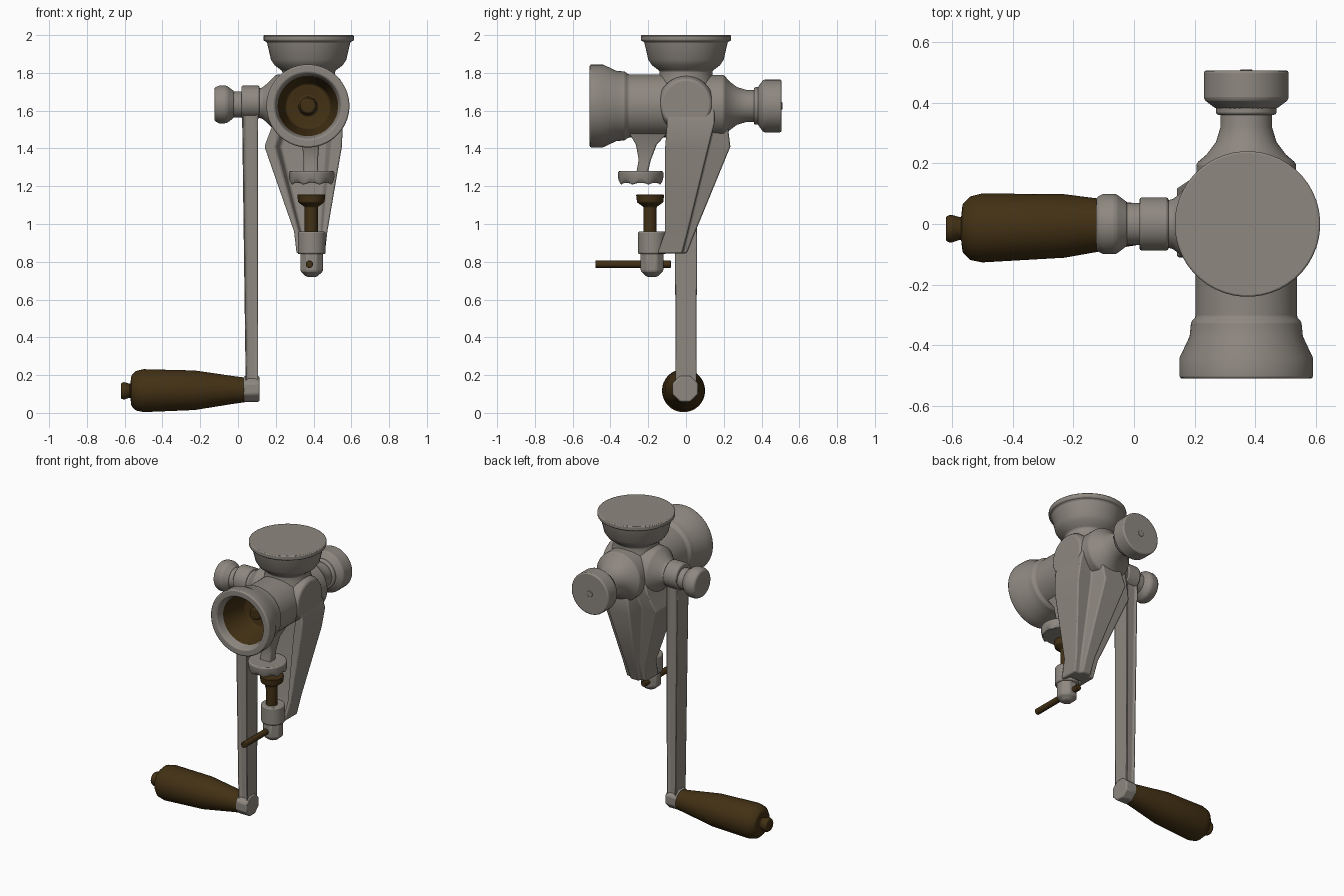
import bpy
import bmesh
from math import atan2, cos, hypot, pi, radians, sin, tau
from mathutils import Matrix, Vector

cube = bpy.data.objects.get("Cube")
if cube:
    bpy.data.objects.remove(cube, do_unlink=True)


def material(name, colour):
    made = bpy.data.materials.new(name)
    made.use_nodes = True
    made.diffuse_color = colour
    shader = made.node_tree.nodes["Principled BSDF"]
    shader.inputs["Base Color"].default_value = colour
    shader.inputs["Roughness"].default_value = .7
    return made


iron = material("cast iron grey", (.27, .245, .215, 1))
brown = material("dark brown", (.055, .03, .007, 1))
turn = {"x": Matrix.Rotation(pi / 2, 4, "Y"),
        "y": Matrix.Rotation(-pi / 2, 4, "X"),
        "z": Matrix.Identity(4)}


def solid(name, rings, paint=iron, bevel=.008, groove_axis=None):
    """Bridge matching rings of points, cap both ends and soften the edges."""
    bm = bmesh.new()
    loops = [[bm.verts.new(point) for point in ring] for ring in rings]
    for lower, upper in zip(loops, loops[1:]):
        for i in range(len(lower)):
            bm.faces.new((lower[i - 1], lower[i], upper[i], upper[i - 1]))
    bm.faces.new(loops[0])
    bm.faces.new(loops[-1])
    bmesh.ops.recalc_face_normals(bm, faces=bm.faces)
    if groove_axis:
        sides = [f for f in bm.faces if abs(f.normal.dot(groove_axis)) > .9]
        bmesh.ops.inset_individual(bm, faces=sides, thickness=.018, depth=-.014)
    mesh = bpy.data.meshes.new(name)
    bm.to_mesh(mesh)
    bm.free()
    mesh.materials.append(paint)
    part = bpy.data.objects.new(name, mesh)
    bpy.context.collection.objects.link(part)
    bpy.ops.object.select_all(action="DESELECT")
    bpy.context.view_layer.objects.active = part
    part.select_set(True)
    bpy.ops.object.shade_smooth_by_angle(angle=radians(35))
    softener = part.modifiers.new("soft edges", "BEVEL")
    softener.width = bevel
    softener.segments = 2
    softener.limit_method = "ANGLE"
    softener.angle_limit = radians(35)
    return part


def turned(name, axis, center, profile, paint=iron, sides=40, bevel=.008):
    """Turn (radius, distance) points about an axis through the center."""
    place = Matrix.Translation(center) @ turn[axis]
    angles = [tau * (i + .5) / sides for i in range(sides)]
    rings = [[place @ Vector((radius * cos(a), radius * sin(a), distance)) for a in angles]
             for radius, distance in profile]
    return solid(name, rings, paint, bevel)


def rod(name, axis, center, radius, start, end, paint=iron, sides=32, bevel=.008):
    """A plain cylinder between two distances along an axis."""
    return turned(name, axis, center, [(radius, start), (radius, end)], paint, sides, bevel)


def rectangle(center, width, depth):
    """A level rectangular cross-section."""
    x, y, z = center
    return [(x + sx * width / 2, y + sy * depth / 2, z)
            for sx, sy in ((-1, -1), (1, -1), (1, 1), (-1, 1))]


def leg_section(z, middle, width, front, flange, spine):
    """Hollow at the front, flanged at the sides, with a spine behind."""
    hollow = front + .05
    half = [(0, hollow), (.58, hollow), (.72, front), (1, front),
            (1, flange), (.5, flange), (.4, spine), (0, spine)]
    outline = half + [(-x, y) for x, y in reversed(half[1:-1])]
    return [(middle + x * width, y, z) for x, y in outline]


# Barrel: feed screw tip, dark mouth, flange, tube, rear neck
barrel_center = (.37, 0, 1.625)
barrel = turned("barrel", "y", barrel_center, [
    (.04, -.35), (.05, -.27), (.12, -.28), (.16, -.46), (.175, -.51), (.22, -.51),
    (.22, -.44), (.187, -.37), (.182, -.32), (.168, -.31), (.165, .2), (.13, .23),
    (.1, .27), (.085, .32), (.085, .4)], sides=48)
barrel.data.materials.append(brown)
for face in barrel.data.polygons:
    offset = face.center - Vector(barrel_center)
    if hypot(offset.x, offset.z) < .16 and offset.y < -.2:
        face.material_index = 1

# Rear cap with a collar and a small center boss
rod("rear_collar", "y", barrel_center, .1, .36, .4)
turned("rear_cap", "y", barrel_center, [(.1, .38), (.14, .41), (.14, .506)])
rod("rear_boss", "y", barrel_center, .02, .5, .51, bevel=.003)

# Hopper with closed top
turned("hopper", "z", (.374, 0, 0), [
    (.16, 1.72), (.14, 1.78), (.14, 1.81), (.18, 1.84), (.2, 1.87),
    (.222, 1.965), (.24, 1.97), (.24, 2)], sides=48, bevel=.006)

# Swelling on the crank side and a low one opposite
turned("crank_bearing", "x", (0, 0, 1.64), [
    (.08, .1), (.08, .125), (.1, .15), (.15, .2), (.16, .3)])
turned("blind_bearing", "x", (0, 0, 1.635), [(.15, .42), (.148, .515), (.13, .545)])

# Leg tapering down to the clamp
solid("leg", [leg_section(1.62, .37, .16, -.1, .15, .2),
              leg_section(1.53, .37, .185, -.1, .15, .22),
              leg_section(1.41, .345, .205, -.11, .12, .235),
              leg_section(.96, .385, .088, -.11, .01, .05),
              leg_section(.845, .385, .075, -.15, -.02, .005)])

# Clamp foot, nut and turning bar
foot_center = (.39, -.18, 0)
rod("clamp_foot", "z", foot_center, .074, .84, .96)
turned("clamp_nut", "z", foot_center, [(.03, .72), (.065, .75), (.065, .85)], sides=8)
rod("turning_bar", "y", (.378, 0, .787), .02, -.48, -.08, brown, sides=12, bevel=.003)

# Clamp screw with its pressure pad
turned("clamp_screw", "z", (.388, -.19, 0), [
    (.035, .94), (.035, 1.09), (.07, 1.115), (.075, 1.155)], brown, sides=24, bevel=.003)

# Upper jaw: round pad with a scalloped lower edge
jaw_center = Vector((.39, -.24, 0))
jaw = turned("upper_jaw", "z", jaw_center, [(.11, 1.215), (.12, 1.235), (.12, 1.28)])
for vertex in jaw.data.vertices:
    if vertex.co.z < 1.25:
        arm = vertex.co - jaw_center
        vertex.co.z += .012 * cos(8 * atan2(arm.y, arm.x))

# Post that flares from the jaw into the barrel
solid("jaw_post", [rectangle((.385, -.235, 1.26), .08, .06),
                   rectangle((.385, -.218, 1.34), .076, .065),
                   rectangle((.385, -.21, 1.42), .09, .11),
                   rectangle((.385, -.2, 1.48), .13, .2)])

# Crank arm, grooved on its narrow faces, with hub and squared end
solid("crank_arm", [rectangle((.074, 0, .13), .066, .118),
                    rectangle((.064, 0, 1.62), .086, .13)], groove_axis=Vector((0, 1, 0)))
rod("crank_hub", "x", (0, 0, 1.645), .088, .018, .114)
rod("crank_end", "x", (0, -.004, .127), .074, .03, .114, sides=8)

# Thumb screw that holds the crank
rod("thumb_screw_neck", "x", (0, 0, 1.633), .07, -.04, .03)
turned("thumb_screw", "x", (0, 0, 1.633), [
    (.088, -.125), (.1, -.1), (.1, -.06), (.07, -.02)])

# Turned handle with end knob, leaning slightly to the front
grip = turned("handle_grip", "x", (.04, 0, .122), [
    (.04, -.66), (.047, -.645), (.036, -.61), (.08, -.605), (.105, -.58), (.114, -.54),
    (.105, -.27), (.073, -.06), (.065, 0)], brown, bevel=.005)
for vertex in grip.data.vertices:
    lean = vertex.co.x - .04
    vertex.co.y += .024 * lean
    vertex.co.z += .008 * lean
